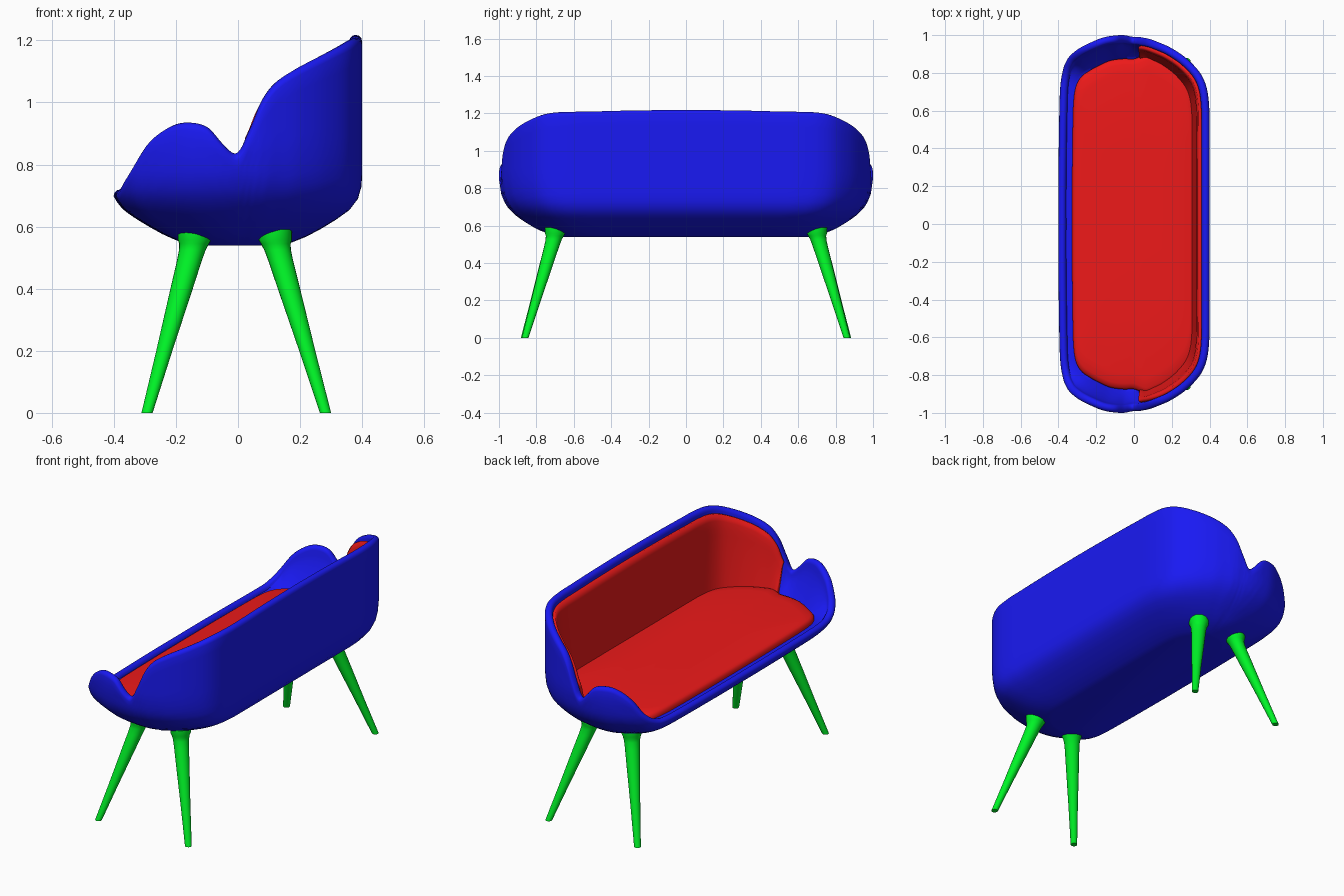
import bpy, bmesh, math
from mathutils import Vector

if "Cube" in bpy.data.objects:
    bpy.data.objects.remove(bpy.data.objects["Cube"])

def material(name, rgb):
    m = bpy.data.materials.new(name)
    m.diffuse_color = (*rgb, 1)
    m.use_nodes = True
    m.node_tree.nodes["Principled BSDF"].inputs["Base Color"].default_value = m.diffuse_color
    return m

BLUE = material("shell_blue", (0.01, 0.01, 0.9))
RED = material("cushion_red", (0.85, 0.01, 0.01))
GREEN = material("leg_green", (0.0, 0.9, 0.02))

def loft(name, rings, mat, closed=True, cap_first=False, cap_last=False, angle=50):
    """Skin a list of equally long point rings."""
    bm = bmesh.new()
    vs = [[bm.verts.new(p) for p in r] for r in rings]
    n = len(rings[0])
    for a, b in zip(vs, vs[1:]):
        for i in range(n if closed else n - 1):
            j = (i + 1) % n
            bm.faces.new((a[i], a[j], b[j], b[i]))
    if cap_first:
        bm.faces.new(vs[0][::-1])
    if cap_last:
        bm.faces.new(vs[-1])
    me = bpy.data.meshes.new(name)
    bm.to_mesh(me)
    bm.free()
    ob = bpy.data.objects.new(name, me)
    bpy.context.collection.objects.link(ob)
    me.materials.append(mat)
    bpy.ops.object.select_all(action='DESELECT')
    ob.select_set(True)
    bpy.context.view_layer.objects.active = ob
    bpy.ops.object.shade_smooth_by_angle(angle=math.radians(angle))
    return ob

def spline(pts, steps):
    """Catmull-Rom through points, mirrored at both ends in y."""
    flip = lambda p: Vector((p[0], -p[1], p[2]))
    P = [flip(pts[1])] + pts + [flip(pts[-2])]
    out = []
    for a, b, c, d in zip(P, P[1:], P[2:], P[3:]):
        for k in range(steps):
            t = k / steps
            out.append(0.5 * (2*b + (c - a)*t + (2*a - 5*b + 4*c - d)*t*t
                              + (3*b - a - 3*c + d)*t**3))
    return out + [pts[-1].copy()]

def interp(xs, ys, x):
    for x0, x1, y0, y1 in zip(xs, xs[1:], ys, ys[1:]):
        if x <= x1:
            return y0 + (y1 - y0) * max(0, (x - x0) / (x1 - x0))
    return ys[-1]

# Rim line, from back centre round one arm to front centre: x, y, height
half = spline([Vector(p) for p in (
    (.40, 0, 1.218), (.40, .3, 1.215), (.40, .5, 1.21), (.398, .62, 1.208),
    (.385, .72, 1.203), (.35, .80, 1.185), (.28, .875, 1.15), (.20, .93, 1.11),
    (.13, .962, 1.065), (.08, .98, 1.0), (.04, .988, .91), (.015, .993, .855),
    (-.01, .997, .836), (-.05, 1.0, .868), (-.10, .998, .92), (-.16, .988, .935),
    (-.22, .965, .925), (-.29, .93, .875), (-.35, .89, .785), (-.385, .83, .735),
    (-.40, .74, .722), (-.405, .6, .72), (-.408, .4, .72), (-.41, .2, .72),
    (-.41, 0, .72))], 6)
rim = [Vector((p.x, -p.y, p.z)) for p in reversed(half)] + half[1:-1]
N = len(rim)
inward = []
for i in range(N):
    t = rim[(i + 1) % N] - rim[i - 1]
    inward.append(Vector((-t.y, t.x, 0)).normalized())

# Belly profile: footprint scale by height
ZS = (.54, .555, .575, .60, .625, .65, .675, .70, .73, .77, .85)
SX = (.36, .48, .59, .70, .80, .89, .945, .98, .994, 1, 1)
SY = (.66, .73, .785, .83, .87, .905, .932, .955, .973, .988, 1)

def outer(p, z):
    return Vector((p.x * interp(ZS, SX, z), p.y * interp(ZS, SY, z), z))

def seat_edge(p, z):
    k = min(1, max(0, (p.x + .02) / .12))
    k = k * k * (3 - 2 * k)
    return Vector((p.x * (.80 + .02 * k), p.y * (.875 + .045 * k), z))

def inner(i, w):
    p = rim[i]
    a = outer(p, p.z - .022) + inward[i] * .042
    b = seat_edge(p, .70)
    q = a.lerp(b, w ** 1.5)
    q.z = a.z + (b.z - a.z) * w
    return q

# Upholstered shell: belly, rounded rim, inside wall
rings = [[outer(p, .54 + (p.z - .022 - .54) * (k / 16) ** 1.5) for p in rim]
         for k in range(17)]
for k in range(1, 6):
    a = math.pi * k / 6
    rings.append([outer(p, p.z - .022) + inward[i] * .021 * (1 - math.cos(a))
                  + Vector((0, 0, .022 * math.sin(a))) for i, p in enumerate(rim)])
rings += [[inner(i, k / 8) for i in range(N)] for k in range(9)]
loft("sofa_shell", rings, BLUE, cap_first=True, cap_last=True)

# Seat cushion with a softly rounded edge
seat = []
for s, z in ((1, .69), (1, .72), (.99, .733), (.965, .742), (.9, .747), (.5, .752)):
    ring = []
    for p in rim:
        q = seat_edge(p, z) * s
        q.z = z + (.035 * q.x if z > .7 else 0)
        ring.append(q)
    seat.append(ring)
loft("seat_cushion", seat, RED, cap_last=True)

# Back lining wrapping from one arm to the other
cols = [i for i in range(N) if rim[i].x >= .039]
lining = []
for k in range(13):
    w = .03 + .97 * k / 12
    push = .014 * min(1, (k + .6) / 2)
    lining.append([inner(i, w) + inward[i] * push for i in cols])
back = loft("back_lining", lining, RED, closed=False)
mod = back.modifiers.new("thickness", 'SOLIDIFY')
mod.thickness = .022
mod.offset = 0

# Splayed tapered legs, flared where they meet the shell
def leg(name, top, foot, side):
    rings = []
    for z, r in ((0, .018), (.2, .026), (.4, .036), (.49, .040), (.525, .043),
                 (.545, .048), (.558, .054), (.59, .054)):
        t = min(z, .55) / .55
        cx = foot[0] + (top[0] - foot[0]) * t
        cy = (foot[1] + (top[1] - foot[1]) * t) * side
        rings.append([Vector((cx + r * math.cos(2 * math.pi * k / 24),
                              cy + r * math.sin(2 * math.pi * k / 24), z))
                      for k in range(24)])
    loft(name, rings, GREEN, cap_first=True, cap_last=True)

for side, label in ((1, "left"), (-1, "right")):
    leg("front_leg_" + label, (-.14, .70), (-.293, .865), side)
    leg("back_leg_" + label, (.12, .70), (.282, .86), side)
